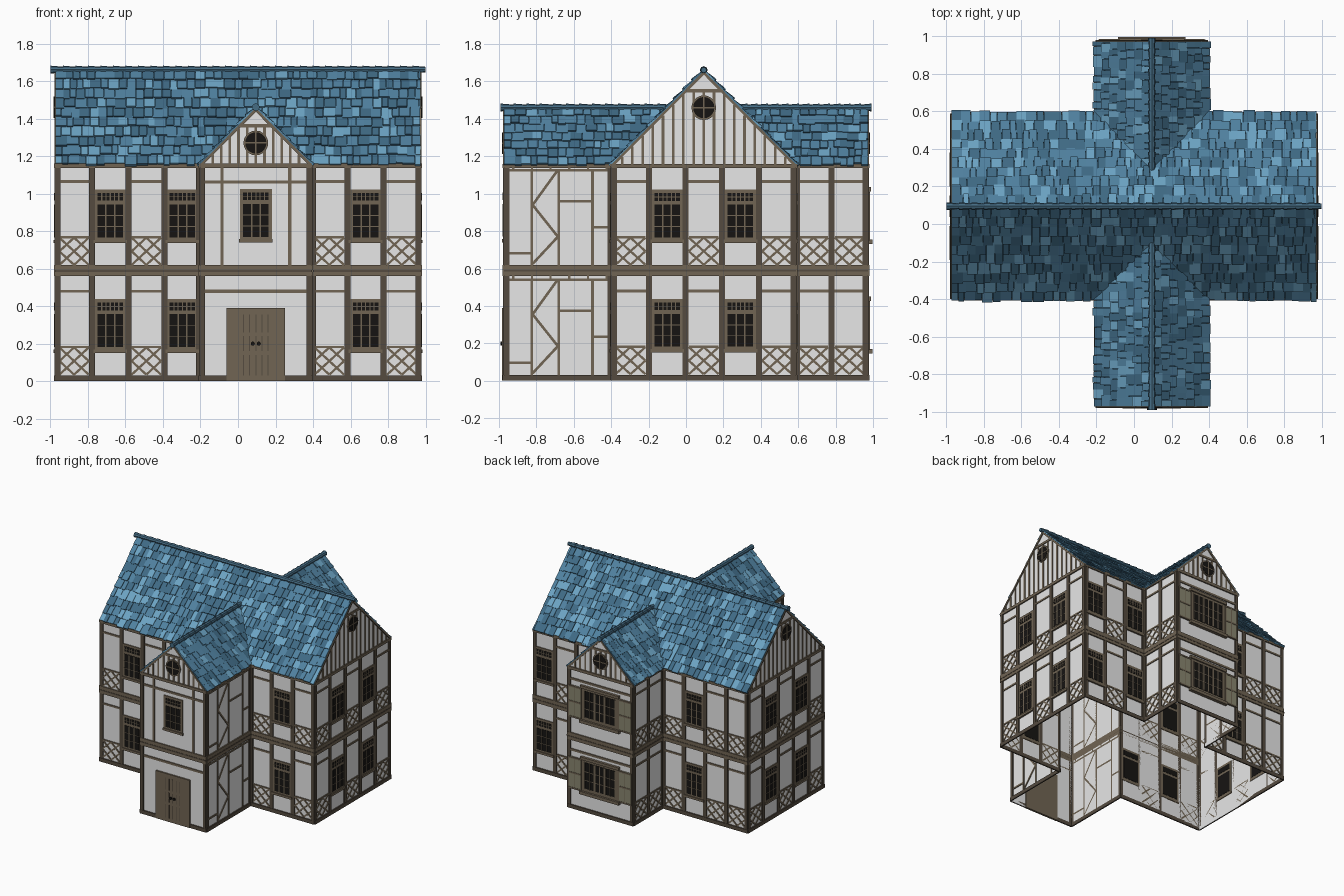
import bpy, bmesh, math, random
from mathutils import Vector, Matrix

if "Cube" in bpy.data.objects:
    bpy.data.objects.remove(bpy.data.objects["Cube"])

random.seed(4)
COL = {
    "plaster": (0.80, 0.80, 0.80), "timber": (0.165, 0.13, 0.088), "dark_timber": (0.09, 0.07, 0.05),
    "glass_black": (0.008, 0.007, 0.006), "shutter_olive": (0.25, 0.24, 0.16),
    "slate_light": (0.15, 0.37, 0.55), "slate_mid": (0.08, 0.22, 0.35),
    "slate_dark": (0.05, 0.145, 0.235), "ridge_blue": (0.06, 0.15, 0.23)}
MATS = {}
for name, c in COL.items():
    MATS[name] = bpy.data.materials.new(name)
    MATS[name].diffuse_color = (*c, 1)

parts = {}          # part name -> (bmesh, material names)


def part(name, *mats):
    if name not in parts:
        parts[name] = (bmesh.new(), mats)
    return parts[name][0]


# ---- wall-local helpers: wall = (axis, constant, outward sign), u runs along the world axis
def at(wall, u, z, d):
    axis, c, s = wall
    return Vector((u, c + s * d, z)) if axis == "x" else Vector((c + s * d, u, z))


def plate(bm, wall, pts, d0, d1):
    lo = [bm.verts.new(at(wall, u, z, d0)) for u, z in pts]
    hi = [bm.verts.new(at(wall, u, z, d1)) for u, z in pts]
    bm.faces.new(lo)
    bm.faces.new(hi)
    for i in range(len(pts)):
        j = (i + 1) % len(pts)
        bm.faces.new((lo[i], lo[j], hi[j], hi[i]))


def rect(bm, wall, u0, u1, z0, z1, d1=0.006, d0=0.0):
    plate(bm, wall, [(u0, z0), (u1, z0), (u1, z1), (u0, z1)], d0, d1)


def bar(bm, wall, p, q, w=0.012, d1=0.005):
    p, q = Vector(p), Vector(q)
    n = (q - p).normalized() * w / 2
    n = Vector((-n.y, n.x))
    plate(bm, wall, [p + n, q + n, q - n, p - n], 0, d1)


def disc(bm, wall, u, z, r, d0, d1, n=20):
    plate(bm, wall, [(u + r * math.cos(2 * math.pi * i / n), z + r * math.sin(2 * math.pi * i / n))
                     for i in range(n)], d0, d1)


def sheet(bm, pts):
    bm.faces.new([bm.verts.new(p) for p in pts])


timber = part("timber_frame", "timber")
dark = part("dark_posts_and_beams", "dark_timber")
lattice_bm = part("lattice_panels", "timber")
frames = part("window_frames", "timber")
glass = part("window_glass", "glass_black")
plaster = part("plaster_walls", "plaster")

EAVE, C = 1.15, 0.095               # eave height, shared ridge centre
STOREYS = (0.0, 0.585)


def wall_panel(wall, u0, u1, ridge=None):
    pts = [(u0, 0), (u1, 0), (u1, EAVE)] + ([(C, ridge)] if ridge else []) + [(u0, EAVE)]
    sheet(plaster, [at(wall, u, z, 0) for u, z in pts])
    # sill, storey and eave beams
    rect(dark, wall, u0 - .004, u1 + .004, 0, .03, .010)
    rect(timber, wall, u0 - .004, u1 + .004, .56, .62, .010)
    rect(dark, wall, u0 - .004, u1 + .004, .583, .592, .012)
    rect(timber, wall, u0 - .004, u1 + .004, 1.137, 1.16, .010)
    for u in (u0 + .012, u1 - .012):
        rect(dark, wall, u - .013, u + .013, .03, 1.14, .008)


def window(wall, u, z):
    rect(frames, wall, u - .085, u + .085, z, z + .28, .007, -.003)
    rect(glass, wall, u - .068, u + .068, z + .025, z + .20, .009, -.005)
    rect(glass, wall, u - .068, u + .068, z + .22, z + .262, .009, -.005)
    for k in (-1, 1):
        rect(frames, wall, u + k * .023 - .004, u + k * .023 + .004, z + .025, z + .20, .011)
    for k in (1, 2):
        zz = z + .025 + k * .058
        rect(frames, wall, u - .068, u + .068, zz - .002, zz + .002, .011)
    for k in range(1, 6):
        uu = u - .068 + k * .0227
        rect(frames, wall, uu - .003, uu + .003, z + .22, z + .262, .011)
    rect(frames, wall, u - .068, u + .068, z + .239, z + .243, .011)
    rect(frames, wall, u - .09, u + .09, z - .006, z + .012, .014)


def lattice(wall, a, b, z0, z1):
    m, h = (a + b) / 2, (z0 + z1) / 2
    bar(lattice_bm, wall, (a, z0), (b, z1))
    bar(lattice_bm, wall, (a, z1), (b, z0))
    diamond = [(m, z0), (b, h), (m, z1), (a, h)]
    for i in range(4):
        bar(lattice_bm, wall, diamond[i], diamond[(i + 1) % 4])
    rect(timber, wall, a, b, z1 - .004, z1 + .008)


def bays(wall, u0, u1, pattern):
    w = (u1 - u0) / len(pattern)
    for i, kind in enumerate(pattern):
        a, b = u0 + i * w, u0 + (i + 1) * w
        if i:
            rect(dark, wall, a - .016, a + .016, .03, 1.14, .008)
        for s in STOREYS:
            if kind == "W":
                window(wall, (a + b) / 2, s + .157)
            else:
                lattice(wall, a + .018, b - .018, s + .035, s + .18)
                rect(timber, wall, a + .014, b - .014, s + .472, s + .487)


def gable(wall, half, ridge, collar, eye, step):
    slope = (ridge - EAVE) / half
    n = int(half / step)
    for i in range(-n, n + 1):
        u = C + i * step
        top = min(collar, ridge - (abs(i * step) + .008) * slope)
        rect(timber, wall, u - .007, u + .007, EAVE, top, .005)
    wc = (ridge - collar) / slope
    rect(timber, wall, C - wc, C + wc, collar - .009, collar + .009, .007)
    for k in (-1, 1):
        bar(timber, wall, (C + k * half, EAVE), (C, ridge - .004), .014, .008)
    disc(frames, wall, C, eye, .066, -.003, .009)
    disc(glass, wall, C, eye, .057, -.005, .011)
    bar(frames, wall, (C - .057, eye), (C + .057, eye), .008, .013)
    bar(frames, wall, (C, eye - .057), (C, eye + .057), .008, .013)


def braced(wall):       # side walls of the front wing
    for s in STOREYS:
        zig = [(-.69, .535), (-.82, .355), (-.685, .185), (-.82, .04)]
        for p, q in zip(zig, zig[1:]):
            bar(timber, wall, (p[0], p[1] + s), (q[0], q[1] + s), .014)
        for u in (-.825, -.68, -.50):
            rect(timber, wall, u - .007, u + .007, s + .03, s + .54)
        for a, b, z in ((-.96, -.825, .097), (-.68, -.5, .375), (-.5, -.4, .235), (-.96, -.4, .54)):
            rect(timber, wall, a, b, s + z - .007, s + z + .007)
        for k in range(6):
            rect(timber, wall, -.93 + k * .1, -.918 + k * .1, s + .54, s + .57)


# ---- main body and wings
X0, X1, Y0, Y1, E = -.2, .39, -.395, .585, .97
for c, s, left, right in ((Y0, -1, "LWLW", "LWL"), (Y1, 1, "LLWL", "WLW")):
    for u0, u1, pattern in ((-E, X0, left), (X1, E, right)):
        wall_panel(("x", c, s), u0, u1)
        bays(("x", c, s), u0, u1, pattern)
for s in (-1, 1):
    end = ("y", s * E, s)
    wall_panel(end, Y0, Y1, 1.65)
    bays(end, Y0, Y1, "LWLWL")
    gable(end, .49, 1.65, 1.55, 1.46, .0545)
    side = ("y", X1 if s > 0 else X0, s)
    wall_panel(side, -E, Y0)
    braced(side)
    wall_panel(side, Y1, E)
    bays(side, Y1, E, "LL")
    face = ("x", s * E, s)
    wall_panel(face, X0, X1, 1.45)
    gable(face, .295, 1.45, 1.362, 1.27, .046)
    for z in (.48, 1.062):
        rect(timber, face, X0, X1, z - .009, z + .009, .007)

# ---- front face: door and upper window
front = ("x", -E, -1)
window(front, C, .745)
for u in (-.085, .275):
    rect(timber, front, u - .009, u + .009, .62, 1.14)
door = part("double_door", "timber")
rect(door, front, -.06, .25, 0, .39, .013, -.004)
gaps = part("door_plank_gaps", "dark_timber")
for k in range(-2, 3):
    u = C + k * .033
    for z0, z1 in ((.03, .14), (.16, .24), (.26, .355)):
        rect(gaps, front, u - .0025, u + .0025, z0, z1, .0145, .012)
knobs = part("door_knobs", "glass_black")
for k in (-1, 1):
    disc(knobs, front, C + k * .016, .2, .011, .012, .022, 10)

# ---- back face: wide shuttered windows
back = ("x", E, 1)
shutters = part("shutters", "shutter_olive")
for s in STOREYS:
    z = s + .165
    rect(frames, back, C - .165, C + .165, z, z + .27, .010, -.003)
    rect(glass, back, C - .14, C + .14, z + .03, z + .245, .012, -.005)
    for k in range(-3, 4):
        w = .009 if k in (-1, 1) else .004
        rect(frames, back, C + k * .0465 - w, C + k * .0465 + w, z + .03, z + .245, .015)
    for zz in (z + .1, z + .17):
        rect(frames, back, C - .14, C + .14, zz - .003, zz + .003, .014)
    rect(frames, back, C - .18, C + .18, z - .02, z + .005, .026)
    rect(frames, back, C - .175, C + .175, z + .262, z + .285, .020)
    for k in (-1, 1):
        a, b = sorted((C + k * .172, C + k * .282))
        rect(shutters, back, a, b, z, z + .26, .012)
        for zz in (z, z + .125, z + .248):
            rect(timber, back, a, b, zz, zz + .012, .015)
        for u in (a, (a + b) / 2, b):
            rect(timber, back, u - .003, u + .003, z, z + .26, .014)

# ---- roof: main ridge along x, lower wing ridge along y
MH, WH, MR, WR = .495, .300, 1.655, 1.455


def main_z(p):
    return MR - abs(p.y - C) * (MR - EAVE) / MH


def wing_z(p):
    return WR - abs(p.x - C) * (WR - EAVE) / WH


deck = part("roof_deck", "slate_dark")
tiles = part("roof_tiles", "slate_light", "slate_mid", "slate_dark")
caps = part("ridge_caps", "ridge_blue")
reach = (MR - WR) * MH / (MR - EAVE)        # where the wing ridge meets the main slope
for s in (-1, 1):
    e, v = C + s * MH, C + s * reach
    sheet(deck, [(-.97, e, EAVE), (C - WH, e, EAVE), (C, v, WR), (C + WH, e, EAVE),
                 (.97, e, EAVE), (.97, C, MR), (-.97, C, MR)])
    for k in (-1, 1):
        sheet(deck, [(C + k * WH, s * E, EAVE), (C, s * E, WR), (C, v, WR), (C + k * WH, e, EAVE)])


def tile_slope(start, along, length, up, rows, other_z):
    up, along = Vector(up), Vector(along)
    h, b = up.length / rows, up.normalized()
    n = along.cross(b)
    n = n if n.z > 0 else -n
    for r in range(rows):
        s = 0
        while s < length - .005:
            w = min(random.uniform(.03, .065), length - s)
            lo = r * h - random.uniform(-.006, .010)
            hi = min((r + 1) * h + .012, up.length)
            mid = Vector(start) + along * (s + w / 2) + b * (lo + hi) / 2
            if other_z(mid) < mid.z + .02:
                lift = random.uniform(.010, .019)
                v = [tiles.verts.new(Vector(start) + along * (s + a) + b * t + n * d)
                     for a in (.001, w - .001)
                     for t, d in ((lo, .002), (lo, lift), (hi, .007), (hi, -.002))]
                m = random.choices((0, 1, 2), (2, 5, 3))[0]
                for q in ((0, 1, 2, 3), (4, 5, 6, 7), (0, 1, 5, 4), (1, 2, 6, 5), (2, 3, 7, 6), (3, 0, 4, 7)):
                    tiles.faces.new([v[i] for i in q]).material_index = m
            s += w


for s in (-1, 1):
    tile_slope((-.975, C + s * MH, EAVE), (1, 0, 0), 1.95, (0, -s * MH, MR - EAVE), 10, wing_z)
    tile_slope((C + s * WH, -.975, EAVE), (0, 1, 0), 1.95, (-s * WH, 0, WR - EAVE), 7, main_z)


def ridge_caps(p, q, count):
    p, q = Vector(p), Vector(q)
    step = (q - p) / count
    rot = step.to_track_quat("Z", "Y").to_matrix().to_4x4()
    for i in range(count):
        bmesh.ops.create_cone(caps, cap_ends=True, segments=8, radius1=.021, radius2=.015,
                              depth=step.length * 1.05,
                              matrix=Matrix.Translation(p + step * (i + .5)) @ rot)


ridge_caps((-.998, C, MR + .006), (.998, C, MR + .006), 30)
for s in (-1, 1):
    ridge_caps((C, s * .99, WR + .006), (C, C + s * (reach - .02), WR + .006), 13)

# ---- turn every part into an object
for name, (bm, mats) in parts.items():
    if name not in ("plaster_walls", "roof_deck"):
        bmesh.ops.recalc_face_normals(bm, faces=bm.faces[:])
    else:               # open sheets: face outwards from the house centre
        for f in bm.faces:
            f.normal_update()
            mid = f.calc_center_median()
            out = f.normal.z if name == "roof_deck" else f.normal.dot(mid - Vector((C, C, mid.z)))
            if out < 0:
                f.normal_flip()
    me = bpy.data.meshes.new(name)
    bm.to_mesh(me)
    bm.free()
    for m in mats:
        me.materials.append(MATS[m])
    bpy.context.collection.objects.link(bpy.data.objects.new(name, me))

for m in bpy.data.materials:
    if m.users and not m.is_grease_pencil:
        m.use_nodes = True
        m.node_tree.nodes["Principled BSDF"].inputs["Base Color"].default_value = m.diffuse_color
